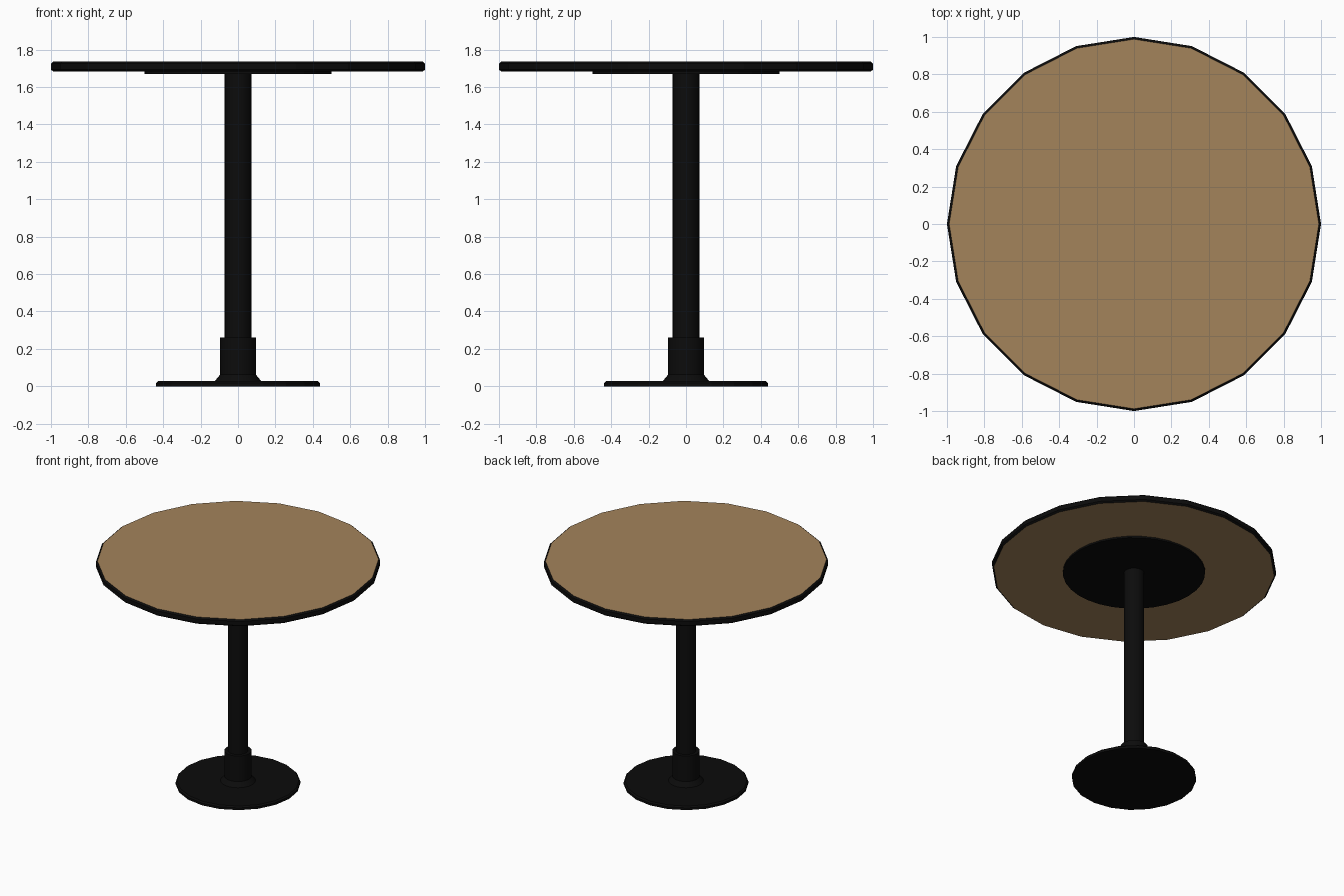
import bpy, math

if "Cube" in bpy.data.objects:
    bpy.data.objects.remove(bpy.data.objects["Cube"])

def material(name, rgb):
    m = bpy.data.materials.new(name)
    m.diffuse_color = (*rgb, 1.0)
    m.use_nodes = True
    m.node_tree.nodes["Principled BSDF"].inputs["Base Color"].default_value = m.diffuse_color
    return m

black = material("black_metal", (0.0035, 0.0035, 0.0035))
wood = material("brown_wood", (0.367, 0.227, 0.105))

def lathe(name, profile, sides, mats, smooth=False):
    """Closed solid of revolution from (radius, z) points, bottom to top."""
    verts, faces = [], []
    for r, z in profile:
        for i in range(sides):
            a = 2 * math.pi * i / sides
            verts.append((r * math.cos(a), r * math.sin(a), z))
    for k in range(len(profile) - 1):
        for i in range(sides):
            j = (i + 1) % sides
            faces.append((k * sides + i, k * sides + j,
                          (k + 1) * sides + j, (k + 1) * sides + i))
    top = (len(profile) - 1) * sides
    faces.append(tuple(reversed(range(sides))))
    faces.append(tuple(range(top, top + sides)))
    me = bpy.data.meshes.new(name)
    me.from_pydata(verts, [], faces)
    for m in mats:
        me.materials.append(m)
    ob = bpy.data.objects.new(name, me)
    bpy.context.collection.objects.link(ob)
    if smooth:
        bpy.ops.object.select_all(action='DESELECT')
        ob.select_set(True)
        bpy.context.view_layer.objects.active = ob
        bpy.ops.object.shade_smooth_by_angle(angle=math.radians(35))
    return ob

# Tabletop: black bevelled edge band, wood on the upper and lower faces
top = lathe("tabletop", [(0.988, 1.683), (1.0, 1.693), (1.0, 1.725), (0.988, 1.735)],
            20, [black, wood])
for p in top.data.polygons:
    p.material_index = 1 if abs(p.normal.z) > 0.9 else 0

# Mounting plate under the top
lathe("mounting_plate", [(0.5, 1.67), (0.5, 1.684)], 32, [black])

# Column
lathe("column", [(0.072, 0.02), (0.072, 1.675)], 20, [black], True)

# Sleeve with flared foot
lathe("column_sleeve", [(0.13, 0.02), (0.096, 0.062), (0.096, 0.26)], 20, [black], True)

# Floor base disc with bevelled top edge
lathe("base_disc", [(0.438, 0.0), (0.438, 0.017), (0.428, 0.027)], 20, [black])
